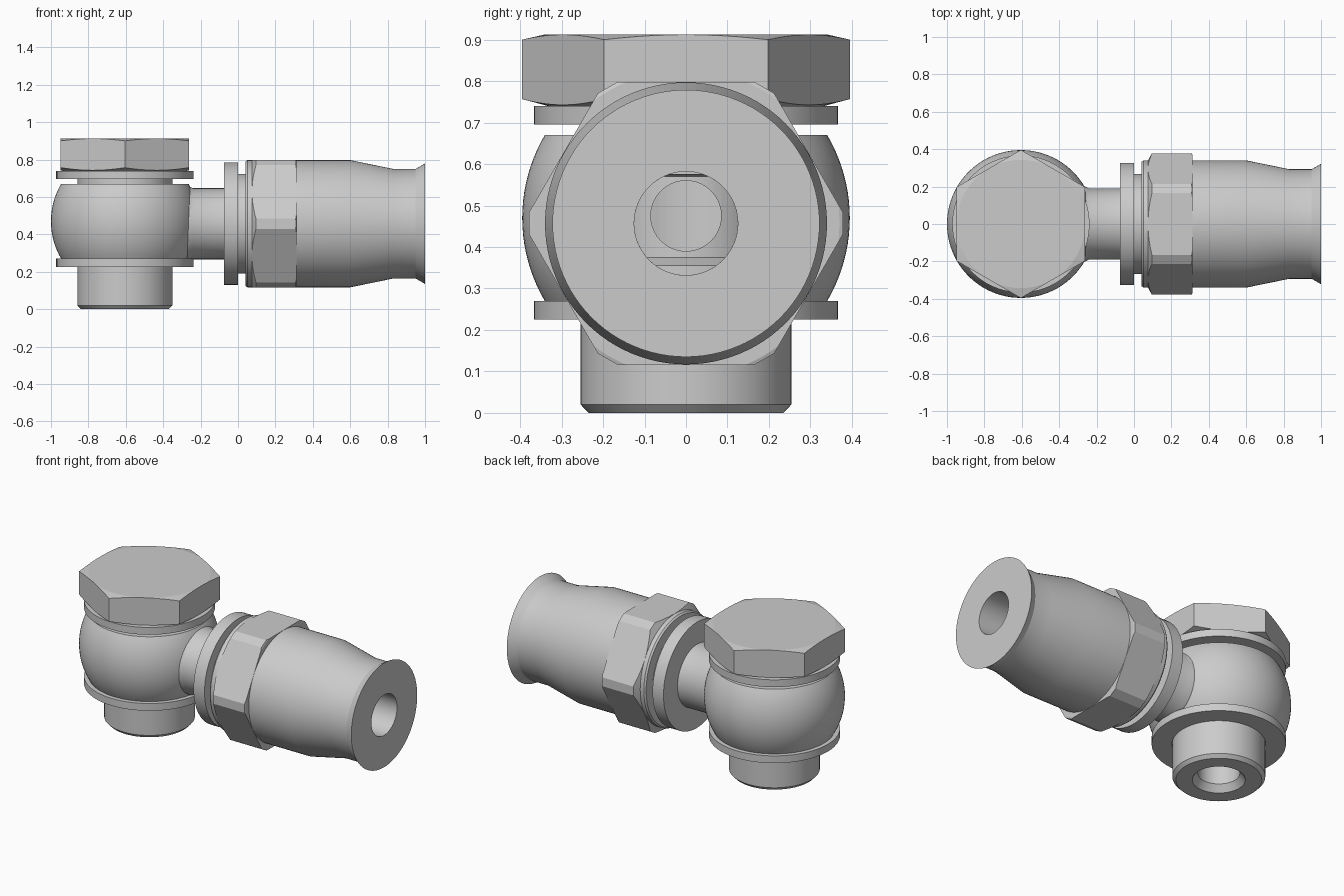
import bpy, bmesh, math
from mathutils import Matrix

if "Cube" in bpy.data.objects:
    bpy.data.objects.remove(bpy.data.objects["Cube"])

BX = -0.605          # x of the vertical bolt axis
AZ = 0.457           # height of the horizontal hose axis
UP = Matrix.Translation((BX, 0, 0))
ALONG = Matrix.Translation((0, 0, AZ)) @ Matrix.Rotation(math.pi / 2, 4, 'Y')


def lathe(name, profile, place, segs=72, phase=0.0):
    """Spin (radius, distance along axis) points into a closed solid."""
    bm = bmesh.new()
    rings = []
    for r, h in profile:
        rings.append([bm.verts.new((r * math.cos(phase + 2 * math.pi * i / segs),
                                    r * math.sin(phase + 2 * math.pi * i / segs), h))
                      for i in range(segs)])
    pairs = list(zip(rings, rings[1:]))
    if profile[0][0] > 0:                      # hollow part: close the loop
        pairs.append((rings[-1], rings[0]))
    for a, b in pairs:
        for i in range(segs):
            j = (i + 1) % segs
            bm.faces.new((a[i], a[j], b[j], b[i]))
    bmesh.ops.remove_doubles(bm, verts=bm.verts, dist=1e-5)
    bmesh.ops.recalc_face_normals(bm, faces=bm.faces)
    bm.transform(place)
    me = bpy.data.meshes.new(name)
    bm.to_mesh(me)
    bm.free()
    ob = bpy.data.objects.new(name, me)
    bpy.context.collection.objects.link(ob)
    return ob


def rod(name, r, a, b, place, segs=72, phase=0.0):
    return lathe(name, [(0, a), (r, a), (r, b), (0, b)], place, segs, phase)


def combine(ob, other, op):
    """Apply a boolean and drop the helper."""
    m = ob.modifiers.new(op, 'BOOLEAN')
    m.operation, m.object, m.solver = op, other, 'EXACT'
    dg = bpy.context.evaluated_depsgraph_get()
    me = bpy.data.meshes.new_from_object(ob.evaluated_get(dg))
    ob.modifiers.clear()
    ob.data = me
    bpy.data.objects.remove(other)


def smooth(ob, deg=30):
    bpy.ops.object.select_all(action='DESELECT')
    ob.select_set(True)
    bpy.context.view_layer.objects.active = ob
    bpy.ops.object.shade_smooth_by_angle(angle=math.radians(deg))


# Ball-shaped banjo body with its arm, collar and bores
R, half, cz = 0.395, 0.2, 0.47
lim = math.asin(half / R)
arc = [(R * math.cos(t), cz + R * math.sin(t))
       for t in [lim * (i / 10 - 1) for i in range(21)]]
body = lathe("banjo_body", [(0, cz - half)] + arc + [(0, cz + half)], UP, 96)
arm = lathe("arm", [(0, -0.45), (0.2, -0.45), (0.2, -0.262), (0.19, -0.24),
                    (0.19, -0.075), (0.327, -0.075), (0.327, 0), (0.267, 0),
                    (0.267, 0.06), (0, 0.06)], ALONG)
combine(body, arm, 'UNION')
combine(body, rod("cut", 0.257, 0.1, 0.9, UP), 'DIFFERENCE')
combine(body, rod("cut", 0.125, -0.6, 0.2, ALONG), 'DIFFERENCE')
smooth(body, 25)

# Hollow bolt shank with waist and cross hole
shank = lathe("bolt_shank", [(0, 0.6), (0.115, 0.57), (0.115, 0.04), (0.145, 0),
                             (0.235, 0), (0.254, 0.02), (0.254, 0.355),
                             (0.2, 0.375), (0.2, 0.57), (0.254, 0.575),
                             (0.254, 0.745), (0, 0.745)], UP)
combine(shank, rod("cut", 0.085, -1, -0.2, Matrix.Translation((0, 0, 0.018)) @ ALONG, 40),
        'DIFFERENCE')
smooth(shank)

# Sealing washers
for name, z in (("lower_washer", 0.225), ("upper_washer", 0.695)):
    smooth(lathe(name, [(0.256, z), (0.367, z), (0.367, z + 0.045), (0.256, z + 0.045)], UP))

# Hexagonal bolt head, chamfered by a turned profile
head = rod("bolt_head", 0.396, 0.7, 0.95, UP, 6, math.pi / 2)
combine(head, lathe("trim", [(0, 0.738), (0.325, 0.738), (0.4, 0.758), (0.4, 0.899),
                             (0.343, 0.912), (0, 0.912)], UP, 96), 'INTERSECT')
smooth(head, 10)

# Hose sleeve with flared end and through bore
sleeve = lathe("hose_sleeve", [(0.125, 0.04), (0.332, 0.04), (0.34, 0.05), (0.34, 0.6),
                               (0.293, 0.83), (0.293, 0.95), (0.322, 1.0), (0.125, 1.0)],
               ALONG, 96)
smooth(sleeve)

# Hexagonal nut with flattened corners and chamfered ends
c30 = math.cos(math.pi / 6)
nut = rod("hex_nut", 0.341 / c30, 0.05, 0.35, ALONG, 6, math.pi / 2)
combine(nut, rod("trim", 0.378 / c30, 0.0, 0.4, ALONG, 6, 0), 'INTERSECT')
combine(nut, lathe("trim", [(0.2, 0.075), (0.341, 0.075), (0.386, 0.1), (0.386, 0.306),
                            (0.37, 0.312), (0.2, 0.312)], ALONG, 96), 'INTERSECT')
smooth(nut, 12)
